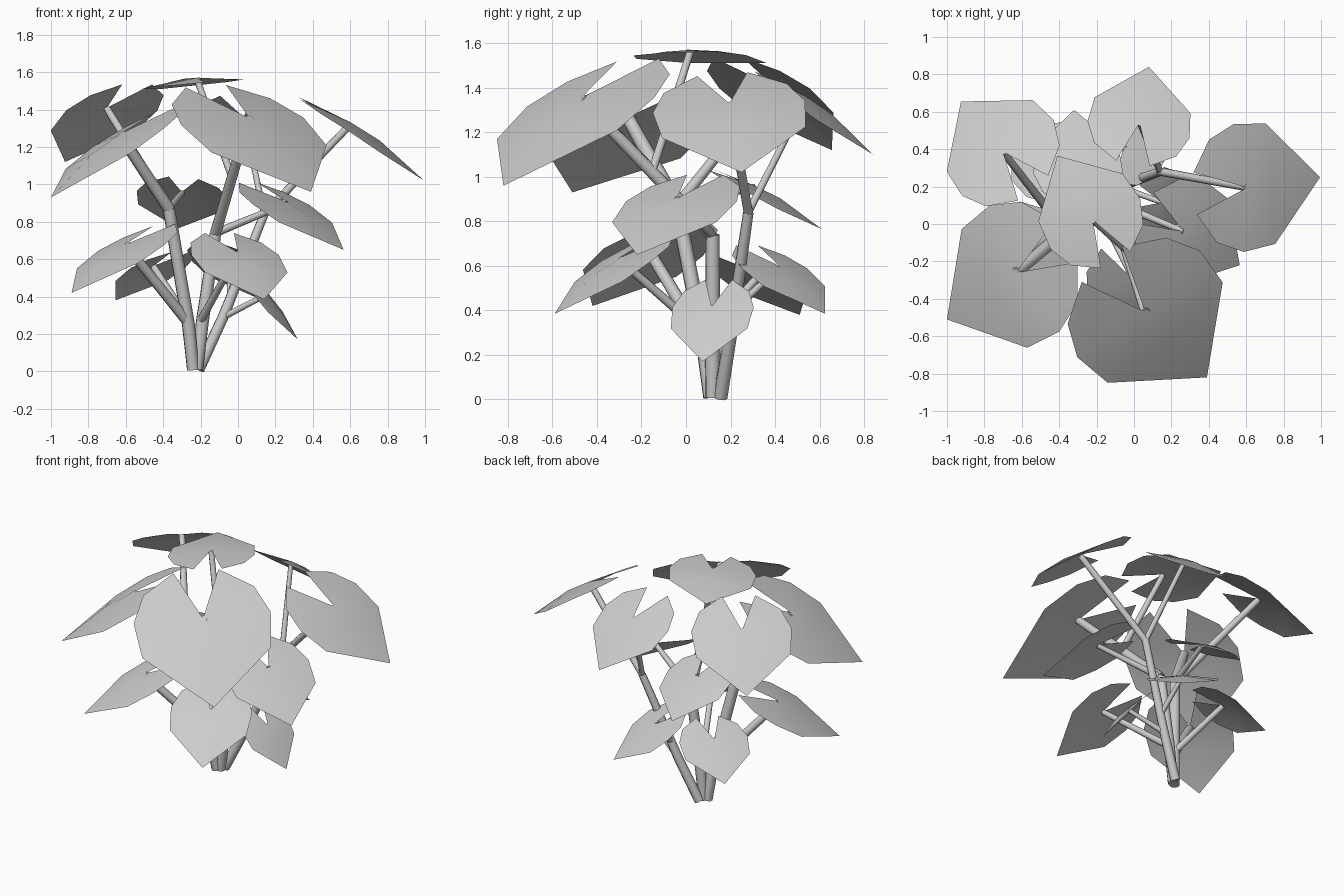
import bpy, math
from mathutils import Vector

if "Cube" in bpy.data.objects:
    bpy.data.objects.remove(bpy.data.objects["Cube"])

# Half outline of a heart leaf: (along midrib, sideways, lift), notch at 0, tip at 1
HALF = [(-0.60, 0.22, -0.14), (-0.37, 0.54, -0.12), (-0.05, 0.67, -0.08), (0.36, 0.63, -0.05)]


def add_mesh(name, verts, faces):
    me = bpy.data.meshes.new(name)
    me.from_pydata(verts, [], faces)
    me.update()
    ob = bpy.data.objects.new(name, me)
    bpy.context.collection.objects.link(ob)
    bpy.context.view_layer.objects.active = ob
    ob.select_set(True)
    bpy.ops.object.shade_smooth_by_angle(angle=math.radians(50))
    ob.select_set(False)


def leaf(name, base, tip, roll, wide):
    """Folded heart-shaped leaf between its stem point and its tip."""
    b, t = Vector(base), Vector(tip)
    along = t - b
    size = along.length
    u = along.normalized()
    side = Vector((0, 0, 1)).cross(u).normalized()
    up = u.cross(side)
    side, up = side + up * roll, up - side * roll
    pts = [(0, 0, 0), (0.36, 0, 0.04), (1, 0, 0)]
    pts += HALF + [(p, -q, w) for p, q, w in HALF]
    verts = [b + size * (u * p + side * q * wide + up * w) for p, q, w in pts]
    faces = []
    for k, flip in ((3, False), (7, True)):
        for f in ([0, k + 2, k + 1, k], [0, 1, k + 3, k + 2], [1, 2, k + 3]):
            faces.append(f[::-1] if flip else f)
    add_mesh(name, verts, faces)


def stem(name, path, n=8):
    """Tapered tube through (x, y, z, radius) points."""
    pts = [Vector(p[:3]) for p in path]
    verts, faces = [], []
    for i, p in enumerate(pts):
        d = (pts[min(i + 1, len(pts) - 1)] - pts[max(i - 1, 0)]).normalized()
        a = d.cross(Vector((0.3, 1, 0))).normalized()
        c = d.cross(a)
        for j in range(n):
            th = 2 * math.pi * j / n
            verts.append(p + path[i][3] * (a * math.cos(th) + c * math.sin(th)))
    for i in range(len(pts) - 1):
        for j in range(n):
            k = (j + 1) % n
            faces.append([i * n + j, i * n + k, (i + 1) * n + k, (i + 1) * n + j])
    faces.append(list(range(n))[::-1])
    faces.append([(len(pts) - 1) * n + j for j in range(n)])
    add_mesh(name, verts, faces)


# Forks of the three main stems
FORK_LEFT = (-0.37, -0.04, 0.87)
FORK_MID = (-0.12, 0.12, 0.74)
FORK_RIGHT = (0.14, 0.28, 0.84)

stem("main_stem_left", [(-0.24, 0.11, 0.01, 0.034), (-0.265, 0.08, 0.25, 0.036), FORK_LEFT + (0.034,)])
stem("main_stem_middle", [(-0.22, 0.12, 0.01, 0.034), (-0.19, 0.12, 0.27, 0.036), FORK_MID + (0.032,)])
stem("main_stem_right", [(-0.21, 0.155, 0.01, 0.032), (-0.08, 0.20, 0.29, 0.03), FORK_RIGHT + (0.024,)])

# Leaves: name, branch point, stem point, tip, branch radii, roll, width factor
LEAVES = [
    ("back_left_upper", FORK_LEFT, (-0.70, 0.385, 1.41), (-0.925, 0.655, 1.12), 0.026, 0.020, 0, 1.04),
    ("front_left_upper", FORK_LEFT, (-0.63, -0.26, 1.27), (-1.0, -0.51, 0.93), 0.034, 0.030, 0.15, 1.02),
    ("back_left_middle", FORK_LEFT, (-0.30, 0.31, 0.96), (-0.32, 0.61, 0.765), 0.020, 0.016, 0.1, 1),
    ("front_upper", FORK_MID, (0.06, -0.47, 1.355), (0.39, -0.82, 0.96), 0.032, 0.026, 0.06, 1.04),
    ("top", (-0.03, -0.15, 1.03), (-0.22, 0.02, 1.57), (-0.41, 0.365, 1.51), 0.020, 0.018, -0.07, 1.03),
    ("right_middle", FORK_MID, (0.265, -0.04, 0.905), (0.565, -0.22, 0.65), 0.022, 0.016, 0, 1.0),
    ("right_upper", FORK_RIGHT, (0.605, 0.195, 1.33), (0.995, 0.25, 1.02), 0.022, 0.020, 0.1, 1.02),
    ("back_upper", FORK_RIGHT, (0.03, 0.54, 1.36), (0.08, 0.84, 1.10), 0.018, 0.015, 0, 1.03),
    ("front_low", (-0.195, 0.10, 0.28), (0.0, -0.30, 0.635), (0.14, -0.59, 0.385), 0.022, 0.018, 0, 0.95),
    ("right_low", (-0.08, 0.20, 0.29), (0.15, 0.115, 0.415), (0.32, 0.075, 0.17), 0.018, 0.014, 0, 0.93),
    ("back_low", (-0.04, 0.215, 0.40), (-0.05, 0.42, 0.60), (0.12, 0.625, 0.385), 0.018, 0.014, 0, 1),
    ("back_left_low", (-0.265, 0.08, 0.27), (-0.45, 0.33, 0.565), (-0.655, 0.51, 0.38), 0.022, 0.018, 0, 1),
    ("front_left_low", (-0.265, 0.08, 0.26), (-0.60, -0.17, 0.68), (-0.89, -0.42, 0.42), 0.030, 0.026, 0.07, 0.92),
]
for name, fork, base, tip, r0, r1, roll, wide in LEAVES:
    stem(name + "_stem", [fork + (r0,), (base[0], base[1], base[2] - 0.006, r1)])
    leaf(name + "_leaf", base, tip, roll, wide)
